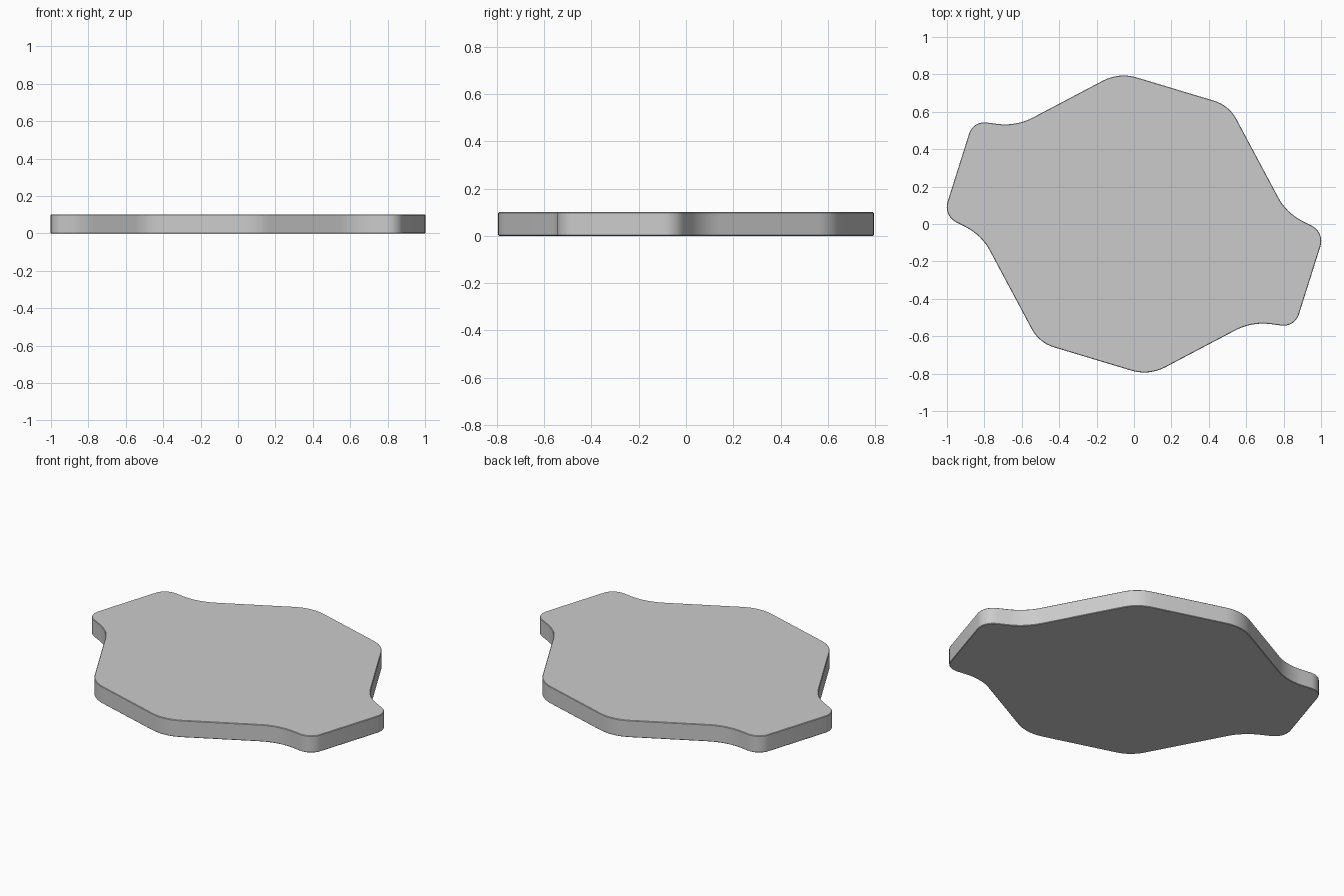
import bpy, bmesh
from math import tan, pi
from mathutils import Vector

if "Cube" in bpy.data.objects:
    bpy.data.objects.remove(bpy.data.objects["Cube"])

THICKNESS = 0.1

# Half of the outline: sharp corner x, y and fillet radius
half = [(0.508, 0.635, 0.20), (-0.08, 0.812, 0.24), (-0.63, 0.522, 0.32),
        (-0.86, 0.552, 0.085), (-1.02, 0.045, 0.09), (-0.815, -0.06, 0.30)]
# The other half is the same turned by 180 degrees
corners = half + [(-x, -y, r) for x, y, r in half]


def fillet(prev, cur, nxt, radius, steps=8):
    """Points of the arc that rounds one corner."""
    a, b = (prev - cur).normalized(), (nxt - cur).normalized()
    turn = pi - a.angle(b)
    t = radius * tan(turn / 2)
    centre = cur + (a + b).normalized() * (t * t + radius * radius) ** 0.5
    start = (cur + a * t - centre).normalized()
    end = (cur + b * t - centre).normalized()
    return [centre + start.slerp(end, i / steps) * radius
            for i in range(steps + 1)]


pts = [Vector((x, y, 0)) for x, y, r in corners]
n = len(pts)
outline = []
for i in range(n):
    outline += fillet(pts[i - 1], pts[i], pts[(i + 1) % n], corners[i][2])

# Flat slab extruded from the outline
bm = bmesh.new()
base = bm.faces.new([bm.verts.new(p) for p in outline])
top = bmesh.ops.extrude_face_region(bm, geom=[base], use_keep_orig=True)
bmesh.ops.translate(bm, vec=(0, 0, THICKNESS),
                    verts=[v for v in top["geom"] if isinstance(v, bmesh.types.BMVert)])
bmesh.ops.recalc_face_normals(bm, faces=bm.faces[:])
mesh = bpy.data.meshes.new("stone_slab")
bm.to_mesh(mesh)
bm.free()
slab = bpy.data.objects.new("stone_slab", mesh)
bpy.context.collection.objects.link(slab)

# Slightly eased top and bottom rims
bevel = slab.modifiers.new("rim", 'BEVEL')
bevel.width = 0.003
bevel.segments = 1
bevel.limit_method = 'ANGLE'
bevel.angle_limit = 1.0

bpy.context.view_layer.objects.active = slab
slab.select_set(True)
bpy.ops.object.shade_smooth_by_angle(angle=0.6)
